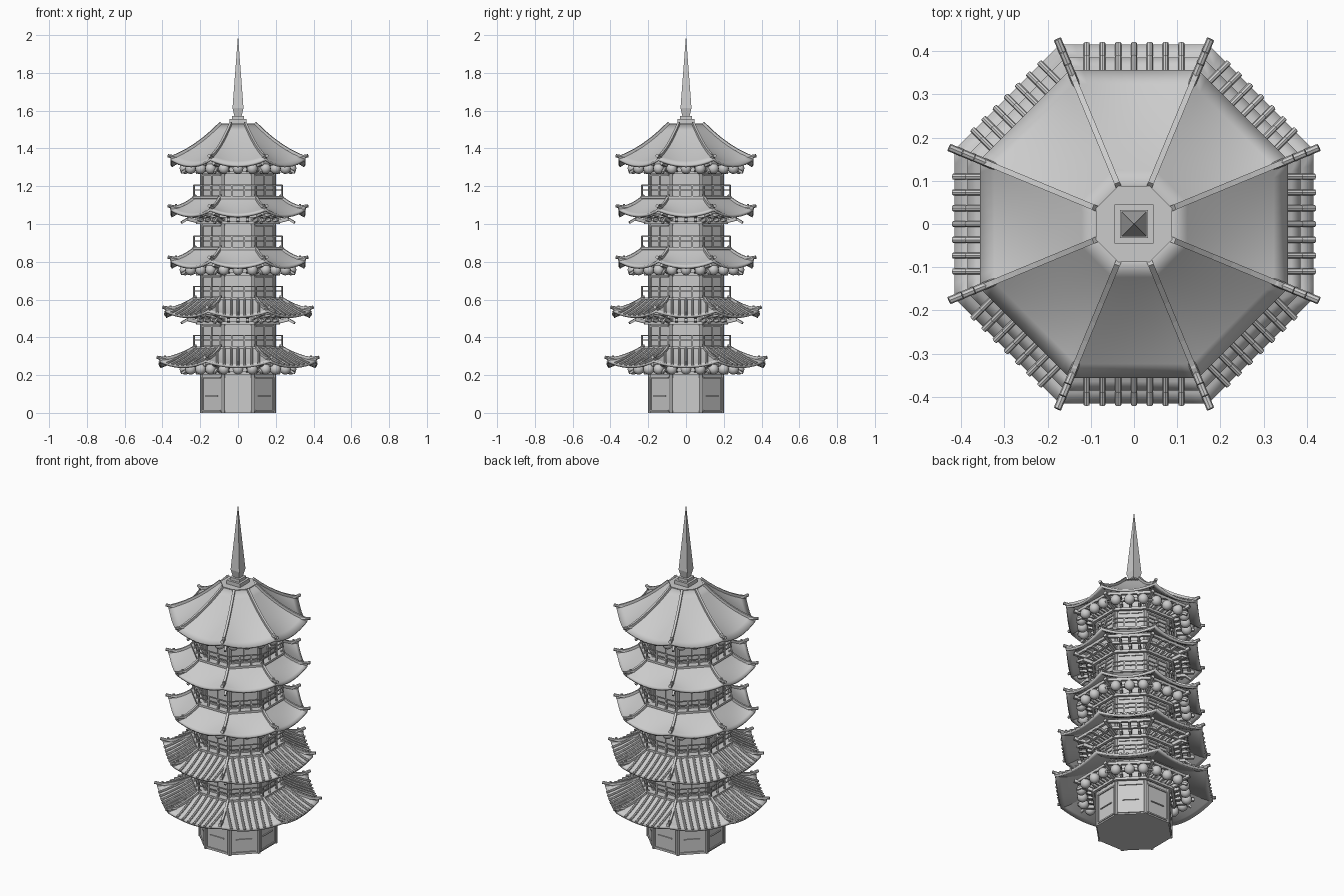
import bpy, bmesh, math
from mathutils import Matrix, Vector

if "Cube" in bpy.data.objects:
    bpy.data.objects.remove(bpy.data.objects["Cube"], do_unlink=True)

TAN = math.tan(math.pi / 8)
COS = math.cos(math.pi / 8)
CORNER = Matrix.Rotation(math.pi / 8, 4, "Z")

stone = bpy.data.materials.new("stone_grey")
stone.use_nodes = True
GREY = (0.6, 0.6, 0.6, 1)
stone.diffuse_color = GREY
stone.node_tree.nodes["Principled BSDF"].inputs["Base Color"].default_value = GREY


def finish(name, bm, angle=None):
    me = bpy.data.meshes.new(name)
    bm.to_mesh(me)
    bm.free()
    ob = bpy.data.objects.new(name, me)
    bpy.context.collection.objects.link(ob)
    me.materials.append(stone)
    if angle:
        bpy.ops.object.select_all(action="DESELECT")
        ob.select_set(True)
        bpy.context.view_layer.objects.active = ob
        bpy.ops.object.shade_smooth_by_angle(angle=math.radians(angle))
    return ob


def around(name, draw, corner=False, weld=False, angle=None):
    """Draw one sector facing -y and repeat it on all eight sides or corners."""
    bm = bmesh.new()
    draw(bm)
    if corner:
        bmesh.ops.transform(bm, matrix=CORNER, verts=bm.verts[:])
    geom = bm.verts[:] + bm.edges[:] + bm.faces[:]
    bmesh.ops.spin(bm, geom=geom, cent=(0, 0, 0), axis=(0, 0, 1),
                   angle=math.pi * 7 / 4, steps=7, use_duplicate=True)
    if weld:
        bmesh.ops.remove_doubles(bm, verts=bm.verts[:], dist=0.0005)
    return finish(name, bm, angle)


def place(p, q, w, h):
    p, q = Vector(p), Vector(q)
    d = q - p
    return (Matrix.Translation((p + q) / 2) @ d.to_track_quat("Y", "Z").to_matrix().to_4x4()
            @ Matrix.Diagonal((w, d.length, h, 1)))


def beam(bm, p, q, w, h):
    bmesh.ops.create_cube(bm, size=1, matrix=place(p, q, w, h))


def rod(bm, p, q, r):
    m = place(p, q, r, r) @ Matrix.Rotation(math.pi / 2, 4, "X")
    bmesh.ops.create_cone(bm, cap_ends=True, segments=8, radius1=1, radius2=1, depth=1, matrix=m)


def prism(name, profile, sides=8):
    """Stack regular sections given as (apothem, height)."""
    bm = bmesh.new()
    loops = []
    for a, z in profile:
        r = a / math.cos(math.pi / sides)
        loops.append([bm.verts.new((r * math.cos((k + .5) * math.tau / sides),
                                    r * math.sin((k + .5) * math.tau / sides), z))
                      for k in range(sides)])
    for lo, hi in zip(loops, loops[1:]):
        for k in range(sides):
            j = (k + 1) % sides
            bm.faces.new((lo[k], lo[j], hi[j], hi[k]))
    bm.faces.new(loops[0][::-1])
    bm.faces.new(loops[-1])
    return finish(name, bm)


class Roof:
    def __init__(self, a0, z0, a1, z1, lift):
        self.a0, self.z0, self.a1, self.z1, self.lift = a0, z0, a1, z1, lift

    def point(self, t, u):
        """t runs from ridge to eave, u from one hip to the other."""
        a = self.a0 + (self.a1 - self.a0) * t
        fall = t + 0.25 * t * (1 - t)
        z = self.z0 - (self.z0 - self.z1) * fall + self.lift * t * t * u * u
        return Vector((u * a * TAN, -a, z))

    def panel(self, bm):
        rows, cols = 8, 10
        grid = [[bm.verts.new(self.point(i / rows, 2 * j / cols - 1)) for j in range(cols + 1)]
                for i in range(rows + 1)]
        for i in range(rows):
            for j in range(cols):
                bm.faces.new((grid[i][j], grid[i + 1][j], grid[i + 1][j + 1], grid[i][j + 1]))

    def hip(self, bm):
        pts = []
        for i in range(7):
            p = self.point(i / 6, 1)
            pts.append(Vector((0, -math.hypot(p.x, p.y), p.z + 0.004)))
        for p, q in zip(pts, pts[1:]):
            beam(bm, p, q, 0.013, 0.016)
        # upturned finial at the end of the hip
        end = pts[-1]
        rod(bm, end + Vector((0, 0.05, 0)), end + Vector((0, -0.014, 0.01)), 0.009)
        rod(bm, end + Vector((0, 0.03, 0)), end + Vector((0, 0.03, 0.02)), 0.006)

    def tiles(self, bm):
        for k in range(-3, 4):
            x = 0.0365 * k
            start = max(self.a0 + 0.01, abs(x) / TAN + 0.01)
            pts = []
            for i in range(5):
                a = start + (self.a1 + 0.004 - start) * i / 4
                t = (a - self.a0) / (self.a1 - self.a0)
                pts.append(self.point(t, x / (a * TAN)) + Vector((0, 0, 0.003)))
            for p, q in zip(pts, pts[1:]):
                rod(bm, p, q, 0.007)


def frame(z0, z1, ground):
    def draw(bm):
        y, w = -0.197, 0.068
        for z in (z0, z1):
            beam(bm, (-w, y, z), (w, y, z), 0.008, 0.008)
        for x in (-w, 0, w) if not ground else (-w, w):
            beam(bm, (x, y, z0), (x, y, z1), 0.007, 0.007)
        if ground:
            beam(bm, (-0.045, y, 0.09), (0.045, y, 0.09), 0.008, 0.005)
    return draw


def railing(z):
    def draw(bm):
        a = 0.232
        w = a * TAN
        for h in (0.035, 0.06):
            beam(bm, (-w, -a, z + h), (w, -a, z + h), 0.006, 0.006)
        beam(bm, (-w, -a, z - 0.004), (w, -a, z - 0.004), 0.02, 0.012)
        for x in (-w, -w / 3, w / 3):
            beam(bm, (x, -a, z - 0.012), (x, -a, z + 0.062), 0.008, 0.008)
    return draw


def eave_brackets(e):
    def draw(bm):
        for a, z in ((0.215, e - 0.035), (0.25, e), (0.29, e + 0.018)):
            beam(bm, (-a * TAN, -a, z), (a * TAN, -a, z), 0.016, 0.016)
        for x in (-0.05, 0, 0.05):
            beam(bm, (x, -0.195, e - 0.03), (x, -0.25, e - 0.018), 0.014, 0.014)
            beam(bm, (x, -0.195, e - 0.008), (x, -0.3, e + 0.01), 0.014, 0.014)
    return draw


def corner_brackets(e):
    def draw(bm):
        beam(bm, (0, -0.2, e - 0.035), (0, -0.29, e - 0.015), 0.016, 0.018)
        beam(bm, (0, -0.2, e - 0.01), (0, -0.34, e + 0.015), 0.016, 0.018)
        beam(bm, (0, -0.29, e - 0.015), (0, -0.325, e - 0.035), 0.012, 0.012)
    return draw


def lanterns(z):
    def draw(bm):
        for x in (-0.075, 0, 0.075):
            m = Matrix.Translation((x, -0.28, z))
            bmesh.ops.create_uvsphere(bm, u_segments=14, v_segments=10, radius=0.029, matrix=m)
            rod(bm, (x, -0.28, z + 0.02), (x, -0.28, z + 0.05), 0.004)
    return draw


# walls and corner columns
prism("tower_walls", [(0.195, 0), (0.195, 1.39)])
around("corner_columns", lambda bm: rod(bm, (0, -0.207, 0), (0, -0.207, 1.38), 0.011), corner=True)
around("ground_doors", frame(0.012, 0.185, True))

# five roofs, bottom to top: ridge apothem and height, eave apothem and height, corner lift
ROOFS = [Roof(0.22, 0.35, 0.415, 0.25, 0.03), Roof(0.22, 0.61, 0.385, 0.515, 0.03),
         Roof(0.22, 0.875, 0.357, 0.775, 0.035), Roof(0.22, 1.145, 0.357, 1.047, 0.035),
         Roof(0.09, 1.53, 0.357, 1.312, 0.035)]
for n, roof in enumerate(ROOFS, 1):
    ob = around(f"roof_{n}", roof.panel, weld=True, angle=18)
    shell = ob.modifiers.new("thickness", "SOLIDIFY")
    shell.thickness = 0.014
    shell.offset = -1
    around(f"hip_ridges_{n}", roof.hip, corner=True)
    around(f"eave_brackets_{n}", eave_brackets(roof.z1 - 0.005))
    around(f"corner_brackets_{n}", corner_brackets(roof.z1 - 0.005), corner=True)
    if n <= 2:
        around(f"roof_tiles_{n}", roof.tiles)
    if n % 2:
        around(f"lanterns_{n}", lanterns(roof.z1 - 0.018), angle=40)
    if n < 5:
        # balcony and storey above this roof
        prism(f"balcony_floor_{n}", [(0.235, roof.z0 - 0.012), (0.235, roof.z0)])
        around(f"railing_{n}", railing(roof.z0))
        around(f"wall_frames_{n}", frame(roof.z0 + 0.005, ROOFS[n].z1 - 0.055, False))

# crown and spire
prism("roof_cap", [(0.088, 1.5), (0.088, 1.533)])
prism("spire_base", [(0.045, 1.53), (0.045, 1.555), (0.032, 1.555), (0.032, 1.572)], 4)
prism("spire", [(0.018, 1.565), (0.029, 1.615), (0.0008, 1.99)], 4)
